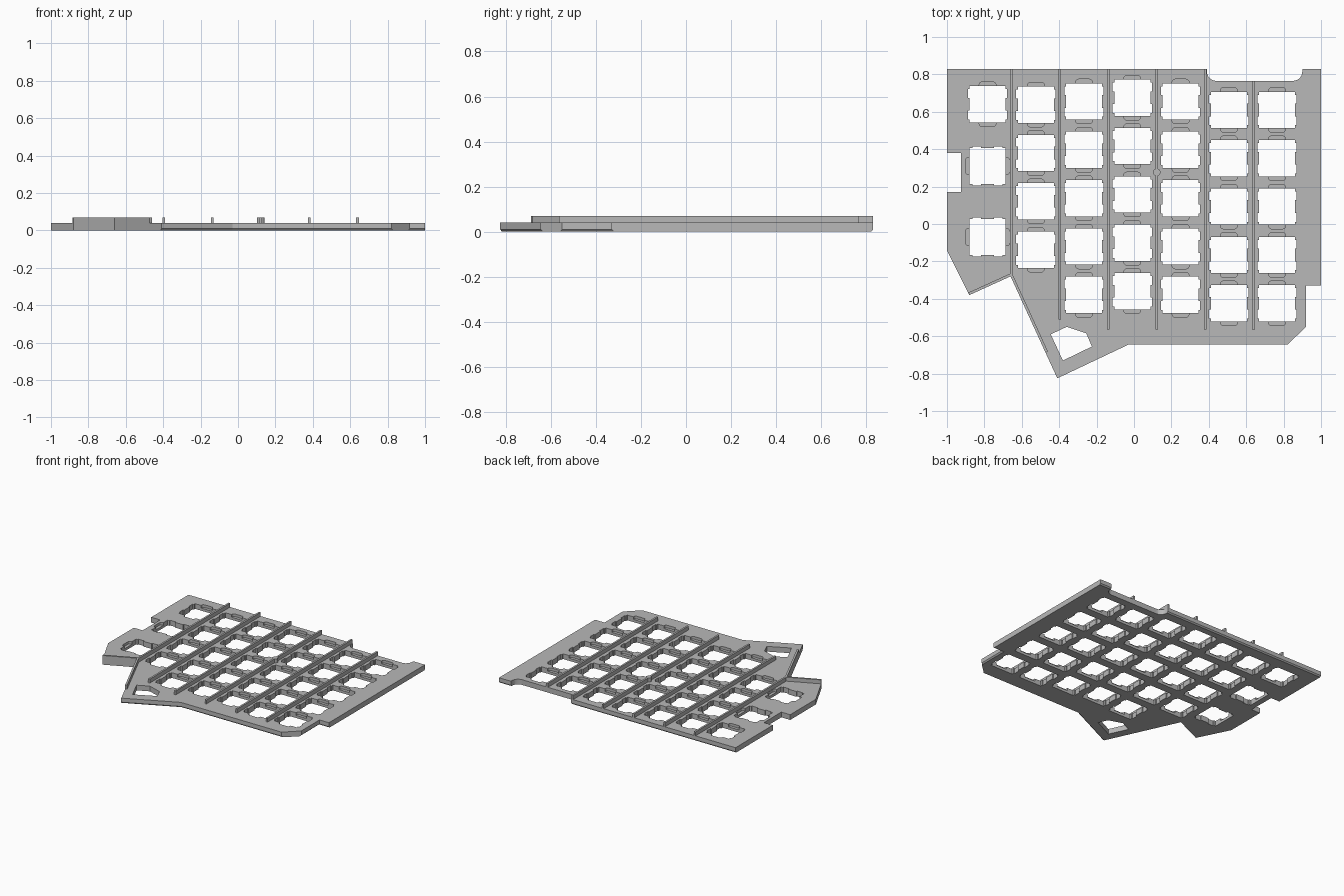
import bpy, bmesh, math

if "Cube" in bpy.data.objects:
    bpy.data.objects.remove(bpy.data.objects["Cube"])

T, H = 0.04, 0.07          # plate thickness, rib height
grey = bpy.data.materials.new("grey plastic")
grey.diffuse_color = (0.48, 0.48, 0.48, 1)
grey.use_nodes = True
grey.node_tree.nodes["Principled BSDF"].inputs["Base Color"].default_value = grey.diffuse_color


def prism(name, polys, z0, z1, chamfer=None):
    """Extrude one or more outlines from z0 to z1; chamfer = rule for bottom edges."""
    bm = bmesh.new()
    for pts in polys:
        f = bm.faces.new([bm.verts.new((x, y, z0)) for x, y in pts])
        ext = bmesh.ops.extrude_face_region(bm, geom=[f])
        for v in ext["geom"]:
            if isinstance(v, bmesh.types.BMVert):
                v.co.z = z1
    bmesh.ops.recalc_face_normals(bm, faces=bm.faces)
    if chamfer:
        edges = [e for e in bm.edges if all(v.co.z == z0 for v in e.verts)
                 and chamfer(*[v.co for v in e.verts])]
        bmesh.ops.bevel(bm, geom=edges, offset=0.009, segments=1, affect='EDGES')
        bmesh.ops.recalc_face_normals(bm, faces=bm.faces)
    me = bpy.data.meshes.new(name)
    bm.to_mesh(me)
    bm.free()
    me.materials.append(grey)
    ob = bpy.data.objects.new(name, me)
    bpy.context.collection.objects.link(ob)
    return ob


def arc(cx, cy, r, a0, a1, n=6):
    return [(cx + r * math.cos(math.radians(a0 + (a1 - a0) * i / n)),
             cy + r * math.sin(math.radians(a0 + (a1 - a0) * i / n))) for i in range(n + 1)]


def place(pts, key):
    x, y, turned = key
    return [(x - q, y + p) if turned else (x + p, y + q) for p, q in pts]


def cut(ob, cutter):
    cutter.hide_render = True
    m = ob.modifiers.new("cut", 'BOOLEAN')
    m.operation, m.solver, m.object = 'DIFFERENCE', 'EXACT', cutter
    bpy.context.view_layer.objects.active = ob
    bpy.ops.object.modifier_apply(modifier=m.name)
    bpy.data.objects.remove(cutter)


# Plate outline with rounded back notch
outline = ([(-1, 0.83), (0.39, 0.83)] + arc(0.44, 0.815, 0.05, 180, 270)
           + arc(0.85, 0.815, 0.05, 270, 360)
           + [(0.90, 0.83), (1, 0.83), (1, -0.33), (0.92, -0.33), (0.92, -0.55),
              (0.82, -0.645), (-0.03, -0.645), (-0.41, -0.825), (-0.66, -0.28),
              (-0.88, -0.38), (-1, -0.14), (-1, 0.17), (-0.925, 0.17),
              (-0.925, 0.38), (-1, 0.38)])


def chamfered(a, b):
    mx, my = (a.x + b.x) / 2, (a.y + b.y) / 2
    back = my > 0.829
    front = my < -0.6 and -0.3 < mx < 0.8
    side = mx > 0.91 and -0.5 < my < -0.3
    return back or front or side


plate = prism("switch_plate", [outline], 0, T, chamfered)

# Key positions: columns with staggered rows, left column partly turned
keys = [(-0.783, 0.64, False), (-0.783, 0.31, True), (-0.783, -0.07, True)]
for i, (top, rows) in enumerate([(0.638, 4), (0.655, 5), (0.675, 5),
                                 (0.655, 5), (0.61, 5), (0.61, 5)]):
    keys += [(-0.525 + 0.258 * i, top - 0.2585 * r, False) for r in range(rows)]

# Notched switch opening, built from one quarter
quarter = [(0.105, 0.034), (0.105, 0.081), (0.096, 0.081), (0.096, 0.097)]
q = [(0.096, 0.034)] + quarter
opening = (q + [(-x, y) for x, y in reversed(q)] + [(-x, -y) for x, y in q]
           + [(x, -y) for x, y in reversed(q)])
cut(plate, prism("opening_cutter", [place(opening, k) for k in keys], -0.1, 0.1))

# Rounded clip pockets, half depth, on two sides of each opening
half = arc(0.03, 0.104, 0.015, 0, 90, 3)
pocket = [(0.045, 0.08)] + half + [(-x, y) for x, y in reversed(half)] + [(-0.045, 0.08)]
pockets = [place([(x, s * y) for x, y in pocket], k) for k in keys for s in (1, -1)]
cut(plate, prism("pocket_cutter", pockets, 0.02, 0.1))

# Five-sided opening in the thumb corner
thumb = [(-0.445, -0.59), (-0.36, -0.55), (-0.255, -0.585), (-0.225, -0.655), (-0.38, -0.73)]
cut(plate, prism("thumb_cutter", [thumb], -0.1, 0.1))

# Straight ribs between the columns
for i, (y0, y1) in enumerate([(-0.51, 0.83), (-0.565, 0.83), (-0.565, 0.83),
                              (-0.565, 0.83), (-0.565, 0.765)]):
    x = -0.396 + 0.2588 * i
    prism(f"rib_{i + 1}", [[(x - .007, y0), (x + .007, y0), (x + .007, y1), (x - .007, y1)]],
          T - 0.002, H)

# Forked rib running along the angled front edge
prism("forked_edge_rib", [[(-0.88, -0.38), (-0.66, -0.28), (-0.473, -0.688), (-0.46, -0.682),
                           (-0.648, -0.272), (-0.648, 0.83), (-0.662, 0.83),
                           (-0.662, -0.265), (-0.886, -0.367)]], T - 0.002, H)

# Round boss on the middle rib
prism("boss", [arc(0.122, 0.277, 0.02, 0, 345, 23)], T - 0.002, H)
